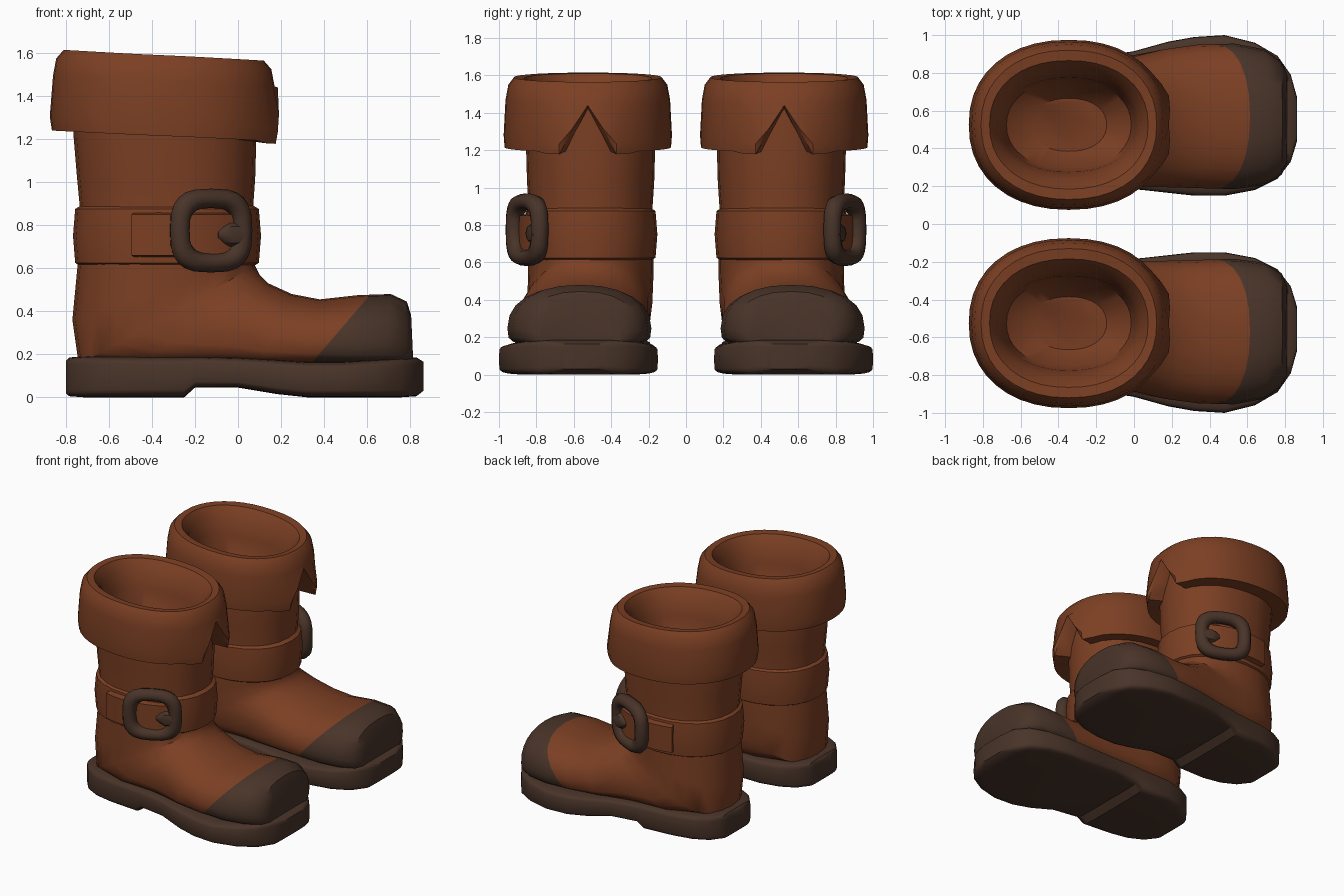
import bpy, bmesh, math
from mathutils import Vector

if "Cube" in bpy.data.objects:
    bpy.data.objects.remove(bpy.data.objects["Cube"])


def material(name, rgb):
    m = bpy.data.materials.new(name)
    m.diffuse_color = (*rgb, 1)
    m.use_nodes = True
    m.node_tree.nodes["Principled BSDF"].inputs["Base Color"].default_value = m.diffuse_color
    return m


LEATHER = material("brown leather", (0.2, 0.05, 0.017))
DARK = material("dark brown", (0.066, 0.034, 0.022))


def power(v, p):
    return math.copysign(abs(v) ** (2 / p), v)


def loft(name, rings, mats, caps=(True, True), closed=False, cut=None, angle=40):
    """Skin a list of point rings; mirrored across y to give both boots."""
    bm = bmesh.new()
    vs = [[bm.verts.new(p) for p in r] for r in rings]
    n = len(vs[0])
    pairs = list(zip(vs, vs[1:])) + ([(vs[-1], vs[0])] if closed else [])
    for a, b in pairs:
        for i in range(n):
            j = (i + 1) % n
            bm.faces.new((a[i], a[j], b[j], b[i]))
    if not closed:
        if caps[0]:
            bm.faces.new(vs[0])
        if caps[1]:
            bm.faces.new(vs[-1])
    bmesh.ops.recalc_face_normals(bm, faces=bm.faces)
    if cut:  # second colour on the far side of a plane
        co, no = Vector(cut[0]), Vector(cut[1])
        bmesh.ops.bisect_plane(bm, geom=bm.verts[:] + bm.edges[:] + bm.faces[:],
                               plane_co=co, plane_no=no)
        for f in bm.faces:
            f.material_index = int((f.calc_center_median() - co).dot(no) > 0)
    me = bpy.data.meshes.new(name)
    bm.to_mesh(me)
    bm.free()
    for m in mats:
        me.materials.append(m)
    me.polygons.foreach_set("use_smooth", [True] * len(me.polygons))
    me.set_sharp_from_angle(angle=math.radians(angle))
    ob = bpy.data.objects.new(name, me)
    bpy.context.collection.objects.link(ob)
    mod = ob.modifiers.new("other boot", "MIRROR")
    mod.use_axis = (False, True, False)
    mod.use_mirror_merge = False
    return ob


def section(back, front, yc, hw, pb=2.2, pf=2.2, n=24, mid=.5):
    """Rounded ring between two x,z points; widest (hw each side) at mid."""
    b, f = Vector((back[0], 0, back[1])), Vector((front[0], 0, front[1]))
    c = b.lerp(f, mid)
    pts = []
    for i in range(n):
        a = 2 * math.pi * i / n
        ahead = math.cos(a) > 0
        p = pf if ahead else pb
        u = f - c if ahead else c - b
        pts.append(c + u * power(math.cos(a), p)
                   + Vector((0, yc + hw * power(math.sin(a), p), 0)))
    return pts


# Boot upper: sections fan from the toe, around the ankle, and up the shaft
upper = [
    section((.815, .16), (.805, .38), -.56, .23, 4, 2.3, mid=.3),
    section((.78, .15), (.785, .445), -.56, .30, 4, 2.3, mid=.3),
    section((.68, .15), (.71, .48), -.565, .36, 4, 2.3, mid=.3),
    section((.52, .15), (.56, .475), -.57, .385, 4, 2.3, mid=.3),
    section((.32, .15), (.38, .455), -.57, .38, 4, 2.2, mid=.35),
    section((.10, .15), (.25, .48), -.56, .365, 4, 2.2, mid=.4),
    section((-.15, .15), (.14, .53), -.54, .345, 4, 2.2),
    section((-.45, .15), (.10, .57), -.53, .34, 4, 2.2),
    section((-.74, .15), (.08, .61), -.515, .335, 2.4, 2.2),
    section((-.77, .36), (.08, .65), -.51, .335),
    section((-.745, .62), (.075, .70), -.51, .335),
    section((-.735, .88), (.07, .88), -.51, .33),
    section((-.75, 1.04), (.08, 1.02), -.51, .34),
    section((-.765, 1.22), (.085, 1.20), -.51, .345),
    section((-.76, 1.45), (.08, 1.45), -.52, .345),
]
loft("boot_upper_with_toe_cap", upper, [LEATHER, DARK], caps=(True, False),
     cut=((.36, 0, .18), (.28, 0, -.24)))

# Sole with raised arch in front of the heel: x, y centre, half width, bottom, top
sole = [(-.80, -.52, .10, .02, .17), (-.785, -.52, .17, .005, .185), (-.72, -.52, .25, 0, .19),
        (-.62, -.52, .305, 0, .19), (-.48, -.52, .335, 0, .19),
        (-.25, -.53, .345, 0, .19), (-.20, -.535, .348, .045, .19),
        (.0, -.55, .365, .045, .185), (.18, -.565, .40, .015, .175), (.32, -.57, .42, 0, .165),
        (.48, -.575, .425, 0, .165), (.64, -.57, .39, 0, .175), (.76, -.565, .325, 0, .185),
        (.83, -.56, .23, .005, .185), (.862, -.555, .12, .03, .165)]
loft("sole", [section((x, b), (x, t), y, w, 7, 7, 32) for x, y, w, b, t in sole], [DARK])

# Folded cuff with a V notch at the front, and the inner lining
cuff = [(.40, .33, 1.22), (.52, .445, 1.205), (.53, .45, 1.28), (.515, .44, 1.47),
        (.50, .425, 1.55), (.465, .395, 1.59), (.42, .34, 1.585), (.38, .285, 1.52),
        (.355, .25, 1.40), (.33, .23, 1.22), (.20, .14, 1.12)]
rings = []
for k, (rx, ry, z) in enumerate(cuff):
    ring = []
    for i in range(40):
        a = 2 * math.pi * i / 40
        off = min(a, 2 * math.pi - a)
        notch = 1.205 + .24 * max(0, 1 - off / .33)
        zz = max(z, notch + .01 * k) if k < 3 else z
        # flared, drooping corners either side of the notch
        flare = max(0, 1 - abs(off - .32) / .3) if k in (1, 2) else 0
        ring.append((-.345 + (rx + .025 * flare) * power(math.cos(a), 2.2),
                     -.525 + ry * power(math.sin(a), 2.2),
                     zz - .025 * math.cos(a) - .025 * flare))
    rings.append(ring)
loft("cuff", rings, [LEATHER], caps=(False, True))

# Strap around the ankle
strap = [(-.02, .605), (.012, .625), (.022, .75), (.012, .875), (-.02, .895)]
loft("ankle_strap", [section((-.745 - d, z), (.085 + d, z), -.51, .335 + d) for d, z in strap],
     [LEATHER], caps=(False, False))

# Loose strap end that lies over the strap and passes through the buckle
tip = []
for k in range(9):
    a = math.radians(-110 + 8 * k)
    tip.append([(-.33 + (.43 + d) * math.cos(a), -.51 + (.335 + d) * math.sin(a), z)
                for d, z in ((0, .65), (.055, .66), (.055, .85), (0, .86))])
loft("strap_end", tip, [LEATHER])

# Buckle: rounded square frame, turned to follow the strap
yaw = math.radians(25)
CENTRE = Vector((-.125, -.85, .775))
TANGENT = Vector((math.cos(yaw), math.sin(yaw), 0))
OUT = Vector((math.sin(yaw), -math.cos(yaw), 0))
UP = Vector((0, 0, 1))
frame = []
for i in range(24):
    a = 2 * math.pi * i / 24
    side = TANGENT * power(math.cos(a), 3) * 1.03 + UP * power(math.sin(a), 3) * .96
    ring = []
    for j in range(8):
        b = 2 * math.pi * j / 8
        ring.append(CENTRE + side * (.156 + .047 * math.cos(b)) + OUT * .05 * math.sin(b))
    frame.append(ring)
loft("buckle_frame", frame, [DARK], closed=True, angle=60)

# Buckle prong
prong = []
for u, r in ((.17, .055), (.09, .055), (.06, .04), (.03, .015)):
    prong.append([CENTRE + TANGENT * u + OUT * (.01 + r * .7 * math.sin(b)) + UP * (r * math.cos(b) - .02)
                  for b in (math.pi * j / 4 for j in range(8))])
loft("buckle_prong", prong, [DARK])
